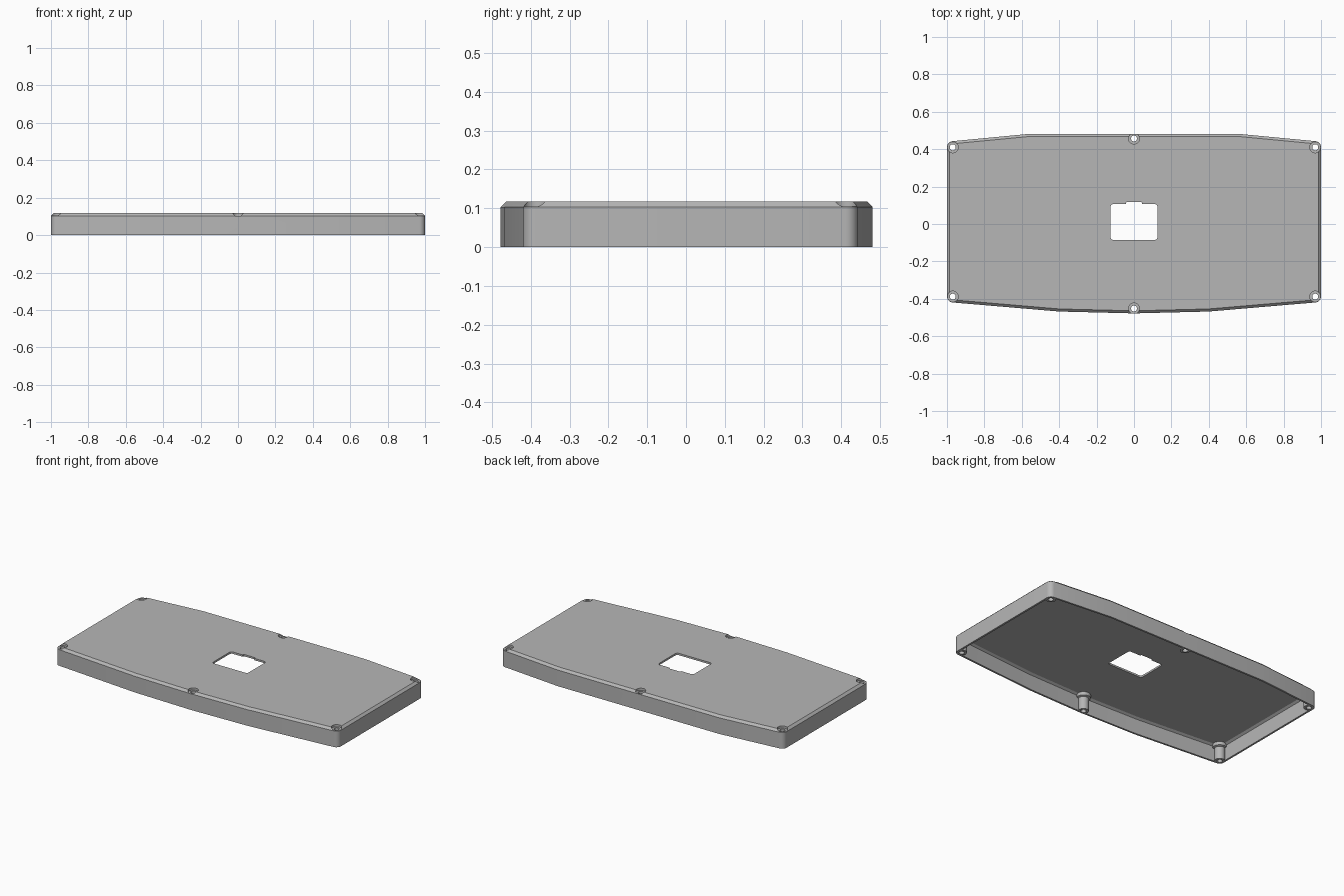
import bpy, bmesh, math
from mathutils import Vector

cube = bpy.data.objects.get("Cube")
if cube:
    bpy.data.objects.remove(cube, do_unlink=True)

grey = bpy.data.materials.new("light_grey")
grey.use_nodes = True
colour = (0.47, 0.47, 0.47, 1)
grey.diffuse_color = colour
grey.node_tree.nodes["Principled BSDF"].inputs["Base Color"].default_value = colour

HEIGHT = 0.117
CHAMFER = 0.014
WALL = 0.012


def outline(points, offset=0.0, radius=0.0, steps=8):
    """Move a counter-clockwise polygon inward, then round its strong corners."""
    pts = [Vector(p) for p in points]
    n = len(pts)
    result = []
    for i in range(n):
        d0 = (pts[i] - pts[i - 1]).normalized()
        d1 = (pts[(i + 1) % n] - pts[i]).normalized()
        n0, n1 = Vector((-d0.y, d0.x)), Vector((-d1.y, d1.x))
        p = pts[i] + (n0 + n1) * offset / (1 + n0.dot(n1))
        turn = math.atan2(d0.x * d1.y - d0.y * d1.x, d0.dot(d1))
        if radius == 0 or turn < 0.8:
            result.append(p)
            continue
        r = max(radius - offset, 0.003)
        centre = p + (n0 + n1) * r / (1 + n0.dot(n1))
        start = math.atan2(-n0.y, -n0.x)
        for k in range(steps + 1):
            a = start + turn * k / steps
            result.append(centre + Vector((math.cos(a), math.sin(a))) * r)
    return result


def loft(name, rings):
    """Closed solid through (outline, z) rings."""
    bm = bmesh.new()
    loops = [[bm.verts.new((p.x, p.y, z)) for p in ring] for ring, z in rings]
    for a, b in zip(loops, loops[1:]):
        for i in range(len(a)):
            j = (i + 1) % len(a)
            bm.faces.new((a[i], a[j], b[j], b[i]))
    bm.faces.new(loops[0][::-1])
    bm.faces.new(loops[-1])
    bmesh.ops.recalc_face_normals(bm, faces=bm.faces)
    mesh = bpy.data.meshes.new(name)
    bm.to_mesh(mesh)
    bm.free()
    mesh.materials.append(grey)
    ob = bpy.data.objects.new(name, mesh)
    bpy.context.collection.objects.link(ob)
    return ob


def cylinder(name, centre, levels, sides=32):
    """Turned solid through (radius, z) levels."""
    def ring(r):
        return [Vector((centre[0] + r * math.cos(math.tau * k / sides),
                        centre[1] + r * math.sin(math.tau * k / sides)))
                for k in range(sides)]
    return loft(name, [(ring(r), z) for r, z in levels])


def subtract(target, cutter):
    """Cut one solid from another and discard the cutter."""
    cutter.hide_render = True
    mod = target.modifiers.new("cut", 'BOOLEAN')
    mod.operation = 'DIFFERENCE'
    mod.solver = 'EXACT'
    mod.object = cutter
    bpy.ops.object.select_all(action='DESELECT')
    bpy.context.view_layer.objects.active = target
    target.select_set(True)
    bpy.ops.object.modifier_apply(modifier=mod.name)
    bpy.data.objects.remove(cutter, do_unlink=True)


# Plan of the case: bowed front, straight back with tapered ends
plan = [(-1, -0.417), (-0.4, -0.468), (0, -0.478), (0.4, -0.468), (1, -0.417),
        (1, 0.44), (0.57, 0.481), (-0.57, 0.481), (-1, 0.44)]


def case_ring(offset):
    return outline(plan, offset, 0.032)


# Outer body with chamfered top edge
case = loft("case_shell", [(case_ring(0), 0), (case_ring(0), HEIGHT - CHAMFER),
                           (case_ring(CHAMFER), HEIGHT)])

# Hollow underside, which leaves the stepped screw posts standing
cavity = loft("cavity", [(case_ring(WALL), -0.02),
                         (case_ring(WALL), HEIGHT - CHAMFER - WALL * 0.6),
                         (case_ring(WALL + CHAMFER), HEIGHT - WALL)])
screws = [(0, -0.452), (0, 0.457)]
for side in (-1, 1):
    screws += [(side * 0.969, -0.388), (side * 0.969, 0.41)]
for spot in screws:
    post = cylinder("post", spot, [(0.0305, -0.05), (0.0305, 0.08),
                                   (0.042, 0.084), (0.042, 0.2)])
    subtract(cavity, post)
# Trim the cavity so that the posts end just inside the rim
subtract(case, cavity)

# Screw holes with flat recesses on top
for spot in screws:
    hole = cylinder("hole", spot, [(0.016, -0.05), (0.016, HEIGHT - CHAMFER),
                                   (0.0295, HEIGHT - CHAMFER), (0.0295, 0.2)])
    subtract(case, hole)

# Display window with a shallow notch in its back edge
window = outline([(-0.125, -0.085), (0.125, -0.085), (0.125, 0.107),
                  (-0.125, 0.107)], 0, 0.015, 5)
notch = outline([(-0.042, 0.05), (0.042, 0.05), (0.042, 0.117),
                 (-0.042, 0.117)], 0, 0.005, 3)
for name, shape in (("window", window), ("notch", notch)):
    subtract(case, loft(name, [(shape, 0.05), (shape, 0.2)]))

# Smooth round corners and posts, keep hard edges
bpy.ops.object.select_all(action='DESELECT')
case.select_set(True)
bpy.context.view_layer.objects.active = case
bpy.ops.object.shade_smooth_by_angle(angle=math.radians(20))
